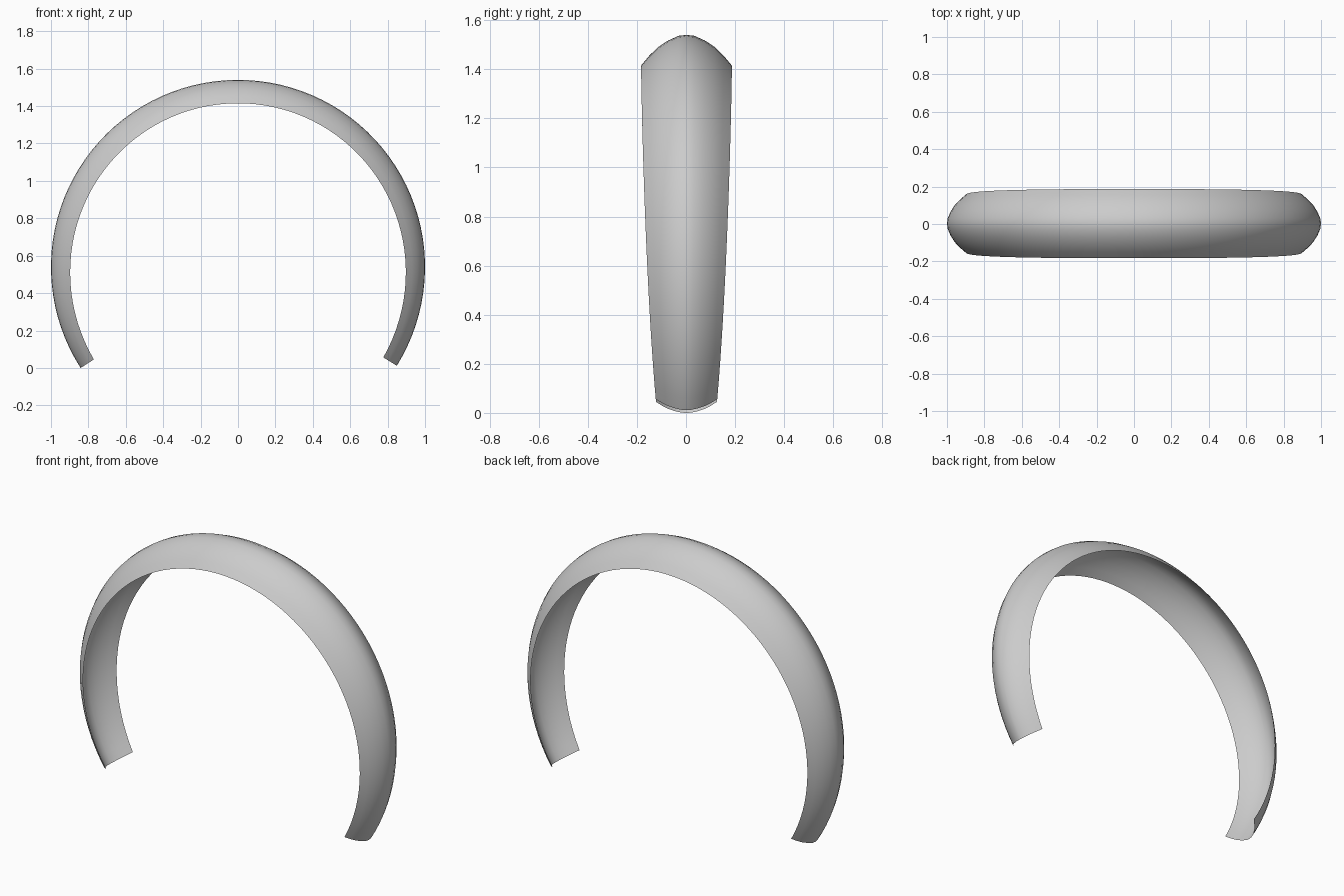
import bpy, bmesh
from math import sin, cos, radians

old = bpy.data.objects.get("Cube")
if old:
    bpy.data.objects.remove(old, do_unlink=True)

# One plain grey for the whole band
grey = bpy.data.materials.new("plain_grey")
grey.use_nodes = True
colour = (0.6, 0.6, 0.6, 1)
grey.diffuse_color = colour
grey.node_tree.nodes["Principled BSDF"].inputs["Base Color"].default_value = colour

# Arched cross-section: (share of half width, share of depth)
half = [(1, 0), (0.82, 0.32), (0.63, 0.6), (0.4, 0.82), (0.17, 0.97)]
section = [(-w, d) for w, d in half] + [(0, 1)] + half[::-1]

CENTRE_Z, RADIUS, STEPS = 0.54, 1.0, 72
START, END = radians(-122.7), radians(121.9)


def ring(bm, angle):
    """Cross-section at an angle from the top, tapering towards the tips."""
    t = abs(angle) / radians(90)
    width = 0.185 - 0.028 * t ** 2.5
    depth = 0.125 - 0.022 * t ** 2
    verts = []
    for w, d in section:
        r = RADIUS - depth * (1 - d)
        verts.append(bm.verts.new((r * sin(angle), w * width + 0.002,
                                   CENTRE_Z + r * cos(angle))))
    return verts


# Open, hollow band swept along the arc
bm = bmesh.new()
rings = [ring(bm, START + (END - START) * i / STEPS) for i in range(STEPS + 1)]
for a, b in zip(rings, rings[1:]):
    for j in range(len(section) - 1):
        bm.faces.new((a[j], b[j], b[j + 1], a[j + 1])).smooth = True
bm.normal_update()
top = max(bm.faces, key=lambda f: f.calc_center_median().z)
if top.normal.z < 0:
    bmesh.ops.reverse_faces(bm, faces=bm.faces[:])

mesh = bpy.data.meshes.new("curved_band")
bm.to_mesh(mesh)
bm.free()
mesh.materials.append(grey)
band = bpy.data.objects.new("curved_band", mesh)
bpy.context.collection.objects.link(band)
